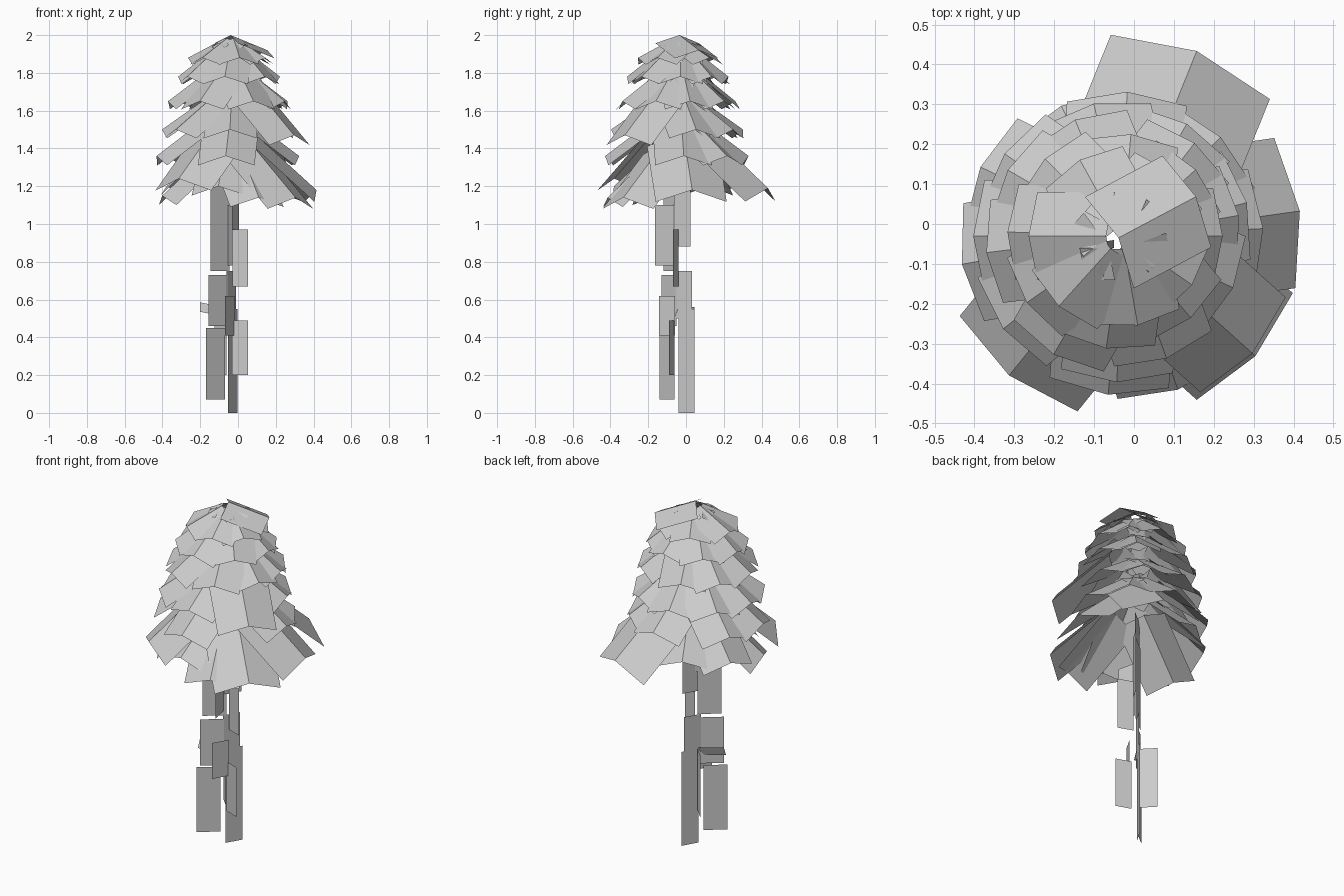
import bpy
import bmesh
from math import cos, sin, radians
from mathutils import Vector

cube = bpy.data.objects.get("Cube")
if cube:
    bpy.data.objects.remove(cube, do_unlink=True)


def make_material(name, value):
    mat = bpy.data.materials.new(name)
    mat.use_nodes = True
    colour = (value, value, value, 1)
    mat.diffuse_color = colour
    mat.node_tree.nodes["Principled BSDF"].inputs["Base Color"].default_value = colour
    return mat


grey = make_material("pale grey", 0.6)
AXIS = Vector((-0.03, -0.03, 0))
UP = Vector((0, 0, 1))


def finish(name, bm):
    mesh = bpy.data.meshes.new(name)
    bm.to_mesh(mesh)
    bm.free()
    mesh.materials.append(grey)
    obj = bpy.data.objects.new(name, mesh)
    bpy.context.collection.objects.link(obj)


def add_face(bm, points):
    bm.faces.new([bm.verts.new(point) for point in points])


def add_spray(bm, angle, radius, height, slope, length, half_width):
    """Leaf card folded along its ridge, sloping out and down from the trunk."""
    turn, tilt = radians(angle), radians(slope)
    out = Vector((cos(turn), sin(turn), 0))
    side = UP.cross(out)
    tip = AXIS + out * radius + UP * height
    root = tip + (UP * sin(tilt) - out * cos(tilt)) * length
    for sign in (-1, 1):
        edge = (side * sign - out * 0.2 - UP * 0.33) * half_width
        quad = [root, tip, tip + edge, root + edge]
        add_face(bm, quad if sign < 0 else reversed(quad))


# Upper foliage tiers: name, tip height, radius, slope, length, half width, angles
TIERS = [
    ("lower_foliage", 1.36, 0.38, 37, 0.34, 0.15, (3, 45, 88, 154, 190, 265)),
    ("middle_foliage", 1.5, 0.35, 35, 0.33, 0.14, (15, 60, 102, 145, 180, 218, 268)),
    ("upper_foliage", 1.65, 0.32, 37, 0.31, 0.13, (10, 52, 112, 150, 187, 240, 290, 335)),
    ("high_foliage", 1.78, 0.27, 38, 0.27, 0.12, (0, 42, 85, 135, 178, 215, 262, 310)),
    ("crown_foliage", 1.88, 0.22, 28, 0.22, 0.11, (325, 50, 119, 180, 228, 280)),
]
for name, height, radius, slope, length, half_width, angles in TIERS:
    bm = bmesh.new()
    for angle in angles:
        # The foliage leans a little towards the front right
        reach = radius * (1 + 0.08 * cos(radians(angle - 215)))
        add_spray(bm, angle, reach, height, slope, length, half_width)
    finish(name, bm)

# Long drooping sprays: angle, radius, tip height, half width
LONG_SPRAYS = {
    "back_spray": (68, 0.5, 1.19, 0.215),
    "left_spray": (8, 0.45, 1.18, 0.19),
    "front_left_spray": (318, 0.45, 1.14, 0.18),
    "raised_front_left_spray": (318, 0.44, 1.47, 0.16),
    "front_spray": (290, 0.41, 1.14, 0.15),
    "middle_front_spray": (258, 0.36, 1.2, 0.15),
    "front_right_spray": (231, 0.45, 1.24, 0.19),
    "right_spray": (198, 0.39, 1.15, 0.15),
    "back_right_spray": (156, 0.38, 1.2, 0.15),
    "rear_spray": (115, 0.36, 1.22, 0.15),
}
for name, (angle, radius, height, half_width) in LONG_SPRAYS.items():
    bm = bmesh.new()
    add_spray(bm, angle, radius, height, 42, 0.25 + half_width, half_width)
    finish(name, bm)

# Folded cap on top
bm = bmesh.new()
add_spray(bm, 28, 0.21, 1.92, 20, 0.234, 0.13)
finish("top_spray", bm)

# Upright bark plates, grouped by their half span: plan centre, bottom, top
BARK = {
    "bark_facing_left": (Vector((0.05, 0.04, 0)), [
        (-0.12, -0.1, 0.07, 0.45),
        (-0.105, -0.09, 0.46, 0.73),
        (-0.095, -0.08, 0.75, 1.25),
        (-0.085, -0.075, 1, 1.4),
    ]),
    "bark_facing_front": (Vector((0.042, -0.015, 0)), [
        (0.01, -0.075, 0.2, 0.49),
        (0.012, -0.055, 0.67, 0.97),
    ]),
    "bark_facing_back": (Vector((0.032, -0.033, 0)), [(-0.092, 0.012, 0.2, 0.56)]),
    "bark_facing_side": (Vector((0.025, 0.043, 0)), [
        (-0.028, 0.003, 0, 0.55),
        (-0.035, -0.012, 0.5, 0.75),
        (-0.043, -0.1, 0.41, 0.62),
        (-0.02, -0.02, 0.88, 1.25),
    ]),
    "bark_edge": (Vector((-0.012, 0.055, 0)), [(-0.042, -0.11, 0.78, 1.1)]),
}
for name, (half, plates) in BARK.items():
    bm = bmesh.new()
    for x, y, low, high in plates:
        bottom, top = Vector((x, y, low)), Vector((x, y, high))
        add_face(bm, [bottom - half, bottom + half, top + half, top - half])
    finish(name, bm)

# Small broken twig
bm = bmesh.new()
root, tip = Vector((-0.05, -0.05, 0.53)), Vector((-0.2, -0.075, 0.56))
half = Vector((0, 0.01, 0.025))
add_face(bm, [tip - half, root - half, root + half, tip + half])
finish("twig", bm)
